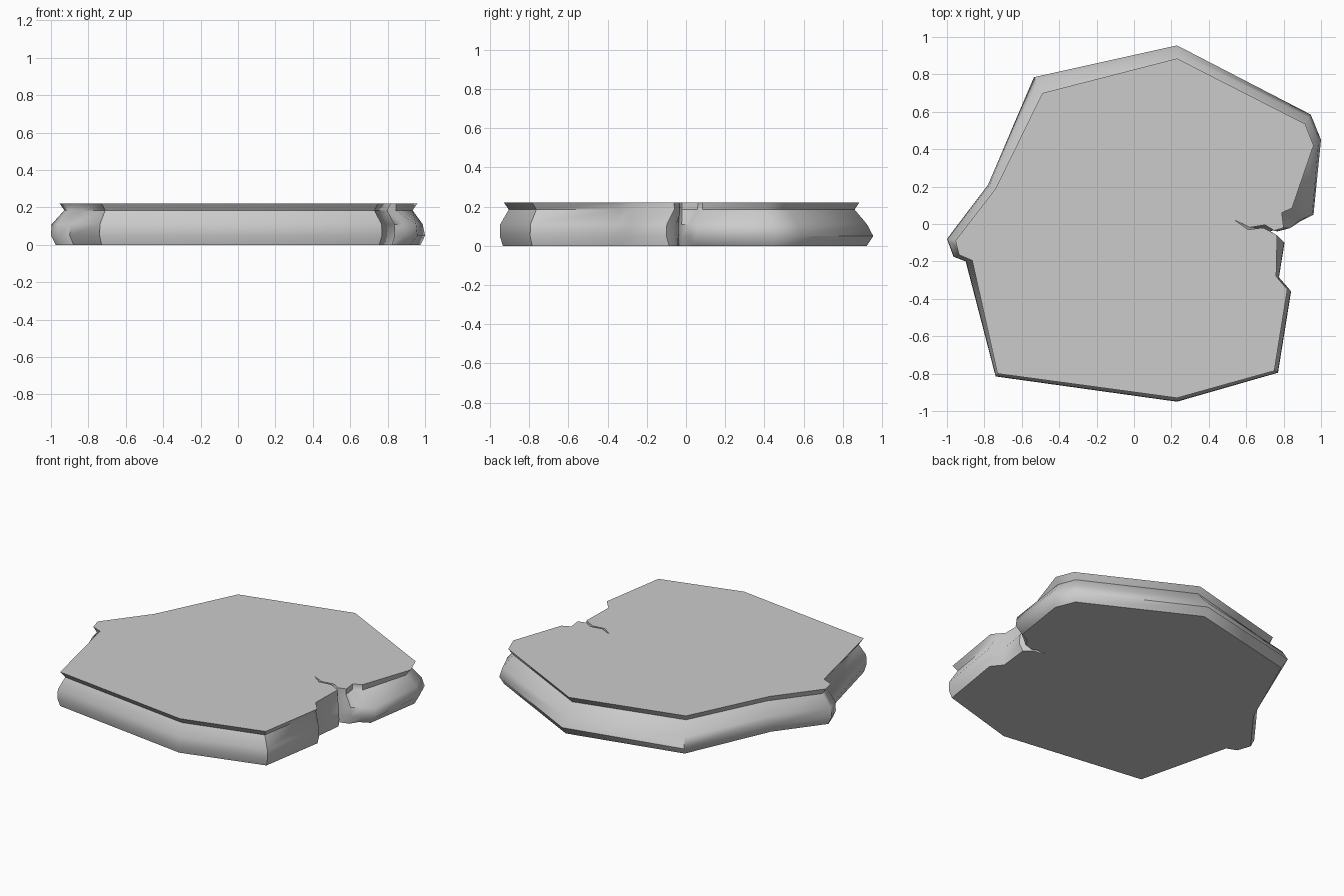
import bpy, bmesh, math
from mathutils import Vector

cube = bpy.data.objects.get("Cube")
if cube:
    bpy.data.objects.remove(cube, do_unlink=True)

stone = bpy.data.materials.new("grey stone")
stone.use_nodes = True
grey = (0.6, 0.6, 0.6, 1)
stone.diffuse_color = grey
stone.node_tree.nodes["Principled BSDF"].inputs["Base Color"].default_value = grey

# Outline: top rim x, y then widest bulge x, y (counter-clockwise)
before_notch = [
    (-.73, -.8, -.74, -.815), (.23, -.93, .23, -.95),
    (.75, -.785, .77, -.795), (.82, -.35, .84, -.36),
]
notch = [
    (.76, -.28, .775, -.285), (.765, -.06, .805, -.1),
    (.72, -.035, .765, -.06), (.69, -.02, .75, -.052), (.61, -.03, .74, -.045),
    (.54, .02, .73, -.04), (.62, -.018, .74, -.035),
    (.7, -.005, .75, -.034), (.75, -.035, .765, -.04),
    (.8, -.02, .835, -.022), (.79, .06, .89, .015), (.845, .085, .96, .05),
]
after_notch = [
    (.96, .42, 1, .45), (.915, .535, .945, .585), (.23, .885, .23, .955),
    (-.49, .7, -.535, .785), (-.74, .19, -.78, .21), (-.955, -.09, -1, -.08),
    (-.935, -.165, -.965, -.175), (-.865, -.195, -.9, -.2),
]


def profile(point, inset):
    """Column of points from the floor to the top rim."""
    rim, bulge = Vector(point[:2]), Vector(point[2:])
    neck = rim * inset
    lean = 0.05 + 0.3 * max(0, bulge.y)
    return [
        (*bulge.lerp(neck, .35), 0),
        (*bulge, .05),
        (*bulge.lerp(neck, lean), .11),
        (*neck, .185),
        (*rim, .222),
    ]


bm = bmesh.new()
columns = []
for group, inset in ((before_notch, .972), (notch, .998), (after_notch, .972)):
    for point in group:
        columns.append([bm.verts.new(p) for p in profile(point, inset)])

# Side bands, then flat top and underside
for a, b in zip(columns, columns[1:] + columns[:1]):
    for k in range(len(a) - 1):
        bm.faces.new((a[k], b[k], b[k + 1], a[k + 1]))
bm.faces.new([c[-1] for c in columns])
bm.faces.new([c[0] for c in reversed(columns)])

mesh = bpy.data.meshes.new("stone_slab")
bm.to_mesh(mesh)
bm.free()
mesh.materials.append(stone)
slab = bpy.data.objects.new("stone_slab", mesh)
bpy.context.collection.objects.link(slab)

# Rounded sides, crisp rim and base
bpy.ops.object.select_all(action='DESELECT')
slab.select_set(True)
bpy.context.view_layer.objects.active = slab
bpy.ops.object.shade_smooth_by_angle(angle=math.radians(50))
